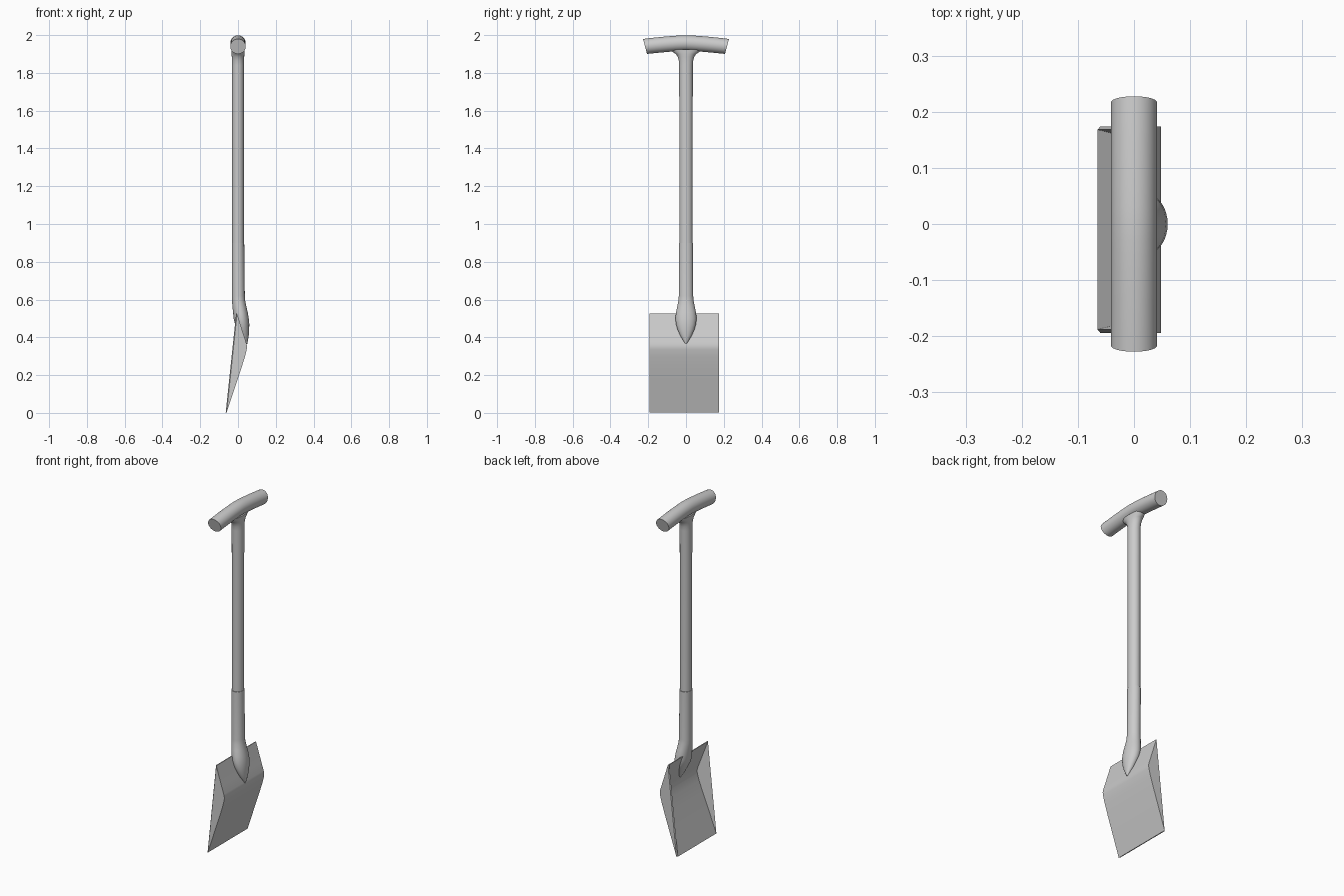
import bpy, bmesh, math
from mathutils import Vector

if "Cube" in bpy.data.objects:
    bpy.data.objects.remove(bpy.data.objects["Cube"])


def finish(name, bm, angle=35):
    bmesh.ops.recalc_face_normals(bm, faces=bm.faces)
    me = bpy.data.meshes.new(name)
    bm.to_mesh(me)
    bm.free()
    ob = bpy.data.objects.new(name, me)
    bpy.context.collection.objects.link(ob)
    bpy.ops.object.select_all(action='DESELECT')
    ob.select_set(True)
    bpy.context.view_layer.objects.active = ob
    bpy.ops.object.shade_smooth_by_angle(angle=math.radians(angle))
    return ob


def loft(name, rings, sides=32):
    """Skin elliptical rings given as (centre, half-axis u, half-axis v)."""
    bm = bmesh.new()
    loops = []
    for c, u, v in rings:
        loops.append([bm.verts.new(Vector(c) + Vector(u) * math.cos(a) + Vector(v) * math.sin(a))
                      for a in (2 * math.pi * i / sides for i in range(sides))])
    for a, b in zip(loops, loops[1:]):
        for i in range(sides):
            j = (i + 1) % sides
            bm.faces.new((a[i], a[j], b[j], b[i]))
    bm.faces.new(loops[0])
    bm.faces.new(loops[-1])
    return finish(name, bm)


def upright(name, rows):
    """Vertical loft from rows of (z, centre x, radius x, radius y)."""
    return loft(name, [((cx, 0, z), (rx, 0, 0), (0, ry, 0)) for z, cx, rx, ry in rows])


# Wooden shaft, flaring sideways into the grip
upright("shaft", [(0.60, 0, .031, .034), (1.84, 0, .032, .036), (1.865, 0, .032, .038),
                  (1.885, 0, .033, .044), (1.90, 0, .034, .054), (1.91, 0, .034, .070),
                  (1.925, 0, .034, .085)])

# Socket: sleeve on the shaft, swelling then tapering to a point on the blade
upright("socket", [(0.90, 0, .033, .038), (0.62, .002, .034, .038), (0.595, .003, .035, .040),
                   (0.56, .008, .037, .047), (0.53, .013, .039, .053), (0.50, .017, .040, .056),
                   (0.47, .022, .038, .053), (0.44, .029, .030, .044), (0.41, .035, .022, .031),
                   (0.385, .041, .012, .016), (0.365, .045, .004, .003)])

# Drooping T grip with slanted ends
rings = []
for i in range(-8, 9):
    t = i / 8
    lift = 1.958 - 0.018 * abs(t) ** 1.4
    tilt = 0.26 * t
    rings.append(((0, 0.217 * t, lift), (.041, 0, 0),
                  (0, .041 * math.sin(tilt), .041 * math.cos(tilt))))
loft("grip", rings)

# Blade: bent plate with two flat side walls that thicken toward the floor
Y0, Y1 = -0.194, 0.174
outer = [(-.060, .002), (-.021, .12), (.014, .225), (.036, .295), (.046, .335), (.048, .352),
         (.044, .370), (.031, .410), (-.005, .525)]
rim_a, rim_b = Vector(outer[0]), Vector(outer[-1])
bm = bmesh.new()
O0, O1, I0, I1 = [], [], [], []
for x, z in outer:
    lip = rim_a.x + (rim_b.x - rim_a.x) * (z - rim_a.y) / (rim_b.y - rim_a.y)
    inset = .006 + 0.35 * (x - lip)
    O0.append(bm.verts.new((x, Y0, z)))
    O1.append(bm.verts.new((x, Y1, z)))
    I0.append(bm.verts.new((x - .005, Y0 + inset, z)))
    I1.append(bm.verts.new((x - .005, Y1 - inset, z)))
for k in range(len(outer) - 1):
    bm.faces.new((O0[k], O1[k], O1[k + 1], O0[k + 1]))
    bm.faces.new((I0[k], I1[k], I1[k + 1], I0[k + 1]))
for O, I in ((O0, I0), (O1, I1)):
    bm.faces.new(O)
    bm.faces.new(I)
    bm.faces.new((O[0], O[-1], I[-1], I[0]))
for k in (0, -1):
    bm.faces.new((O0[k], O1[k], I1[k], I0[k]))
finish("blade", bm)
